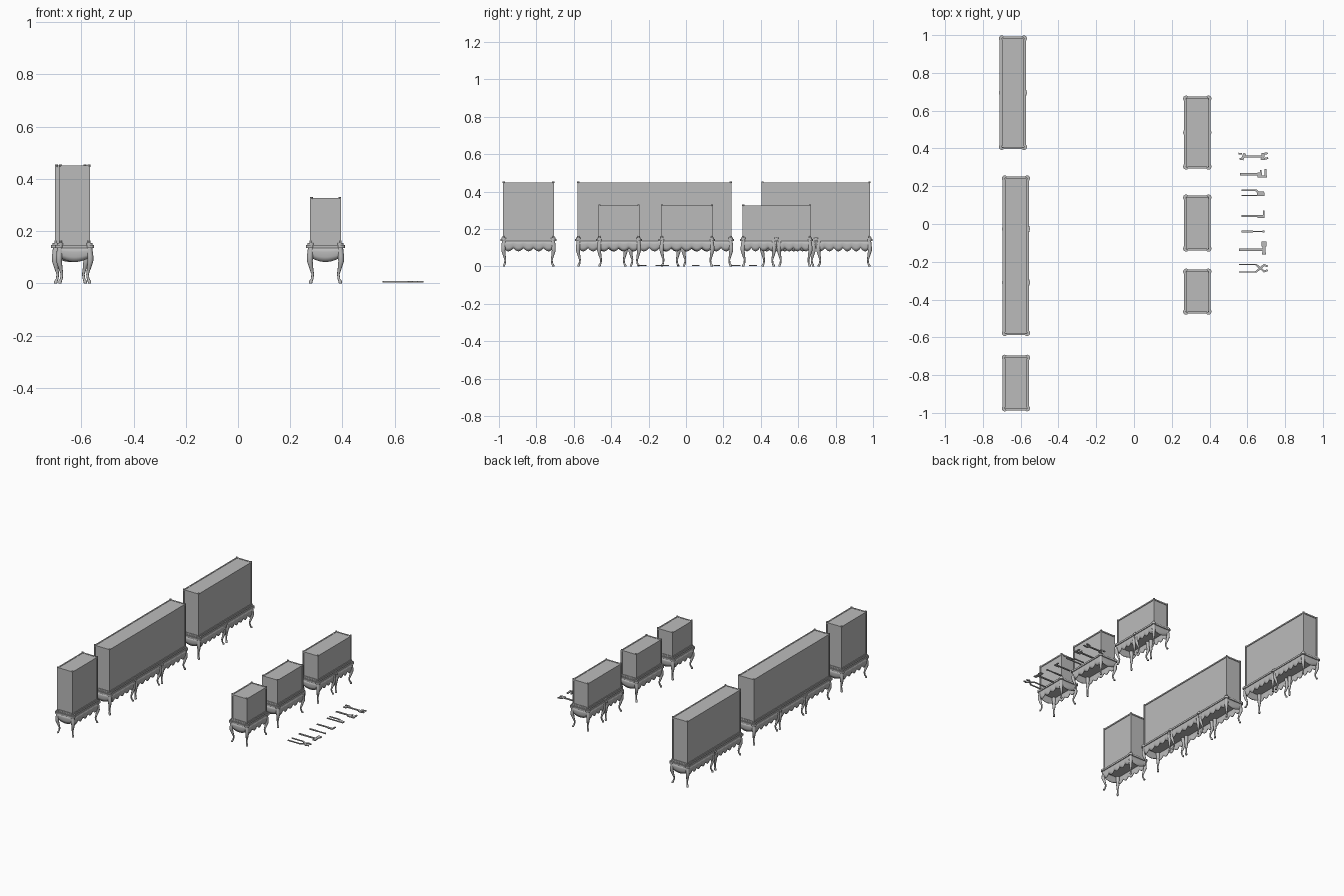
import bpy, bmesh, math
from mathutils import Matrix, Vector

if "Cube" in bpy.data.objects:
    bpy.data.objects.remove(bpy.data.objects["Cube"])

grey = bpy.data.materials.new("plain grey")
grey.use_nodes = True
grey.diffuse_color = (0.5, 0.5, 0.5, 1)
grey.node_tree.nodes["Principled BSDF"].inputs["Base Color"].default_value = grey.diffuse_color
SIGNS = [(-1, -1), (-1, 1), (1, -1), (1, 1)]


def finish(name, bm, loc=(0, 0, 0), smooth=False):
    bmesh.ops.recalc_face_normals(bm, faces=bm.faces)
    me = bpy.data.meshes.new(name)
    bm.to_mesh(me)
    bm.free()
    ob = bpy.data.objects.new(name, me)
    ob.location = loc
    me.materials.append(grey)
    bpy.context.collection.objects.link(ob)
    if smooth:
        bpy.ops.object.select_all(action='DESELECT')
        ob.select_set(True)
        bpy.context.view_layer.objects.active = ob
        bpy.ops.object.shade_smooth_by_angle(angle=math.radians(50))
    return ob


def box(bm, centre, size):
    m = Matrix.Translation(centre) @ Matrix.Diagonal((*size, 1))
    bmesh.ops.create_cube(bm, size=1, matrix=m)


def disc(bm, x, y, z, r, h, n=14):
    bmesh.ops.create_cone(bm, cap_ends=True, segments=n, radius1=r, radius2=r,
                          depth=h, matrix=Matrix.Translation((x, y, z)))


# Cabriole leg profile: height, inset from the corner, radius
LEG = [(0.138, 0.020, 0.012), (0.105, 0.016, 0.012), (0.085, 0.015, 0.011),
       (0.060, 0.020, 0.008), (0.035, 0.026, 0.005), (0.018, 0.024, 0.005),
       (0.008, 0.019, 0.007), (0.0, 0.018, 0.006)]


def leg(bm, cx, cy, sx, sy, n=10):
    rings = []
    for z, inset, r in LEG:
        x, y = cx - sx * inset, cy - sy * inset
        rings.append([bm.verts.new((x + r * math.cos(a), y + r * math.sin(a), z))
                      for a in (math.tau * i / n for i in range(n))])
    for a, b in zip(rings, rings[1:]):
        for i in range(n):
            j = (i + 1) % n
            bm.faces.new((a[i], a[j], b[j], b[i]))
    bm.faces.new(rings[0])
    bm.faces.new(rings[-1])


# Curved apron wall with a scalloped lower edge
def apron(bm, start, end, outward, scallops, depth):
    start, end, outward = Vector(start), Vector(end), Vector(outward)
    steps = 8 * scallops if scallops > 1 else 16
    cols = []
    for i in range(steps + 1):
        t = i / steps
        low = 0.099 - depth * abs(math.sin(math.pi * scallops * t))
        col = []
        for k in range(4):
            f = k / 3
            p = start.lerp(end, t) + outward * 0.006 * math.sin(math.pi * (0.2 + 0.8 * f))
            col.append(bm.verts.new((p.x, p.y, 0.138 + (low - 0.138) * f)))
        cols.append(col)
    for a, b in zip(cols, cols[1:]):
        for k in range(3):
            bm.faces.new((a[k], b[k], b[k + 1], a[k + 1]))


def display_case(name, x, y, length, modules, top):
    hx, hy = 0.075, length / 2
    loc = (x, y, 0)
    joints = [-hy + length * i / modules for i in range(modules + 1)]

    # Legs at every module corner
    bm = bmesh.new()
    for i in range(modules):
        for sx in (-1, 1):
            leg(bm, sx * hx, joints[i] - (0.003 if i else 0), sx, -1)
            leg(bm, sx * hx, joints[i + 1] + (0.003 if i < modules - 1 else 0), sx, 1)
    finish(name + "_legs", bm, loc, True)

    # Aprons
    bm = bmesh.new()
    ax, ay = hx - 0.016, hy - 0.016
    scallops = max(3, round(length / modules / 0.055))
    for s in (-1, 1):
        for a, b in zip(joints, joints[1:]):
            a, b = max(a, -ay), min(b, ay)
            apron(bm, (s * ax, a, 0), (s * ax, b, 0), (s, 0, 0), scallops, 0.018)
        apron(bm, (-ax, s * ay, 0), (ax, s * ay, 0), (0, s, 0), 1, 0.017)
    ob = finish(name + "_apron", bm, loc, True)
    mod = ob.modifiers.new("thickness", 'SOLIDIFY')
    mod.thickness = 0.004
    mod.offset = 0

    # Moulded top with a rounded lobe over every leg
    bm = bmesh.new()
    for z, h, inset, r in ((0.141, 0.012, 0, 0.016), (0.150, 0.008, 0.006, 0.013)):
        box(bm, (0, 0, z), (2 * (hx - inset - 0.005), 2 * (hy - inset - 0.005), h))
        for sx, sy in SIGNS:
            disc(bm, sx * (hx - inset - r), sy * (hy - inset - r), z + 0.0005, r, h)
        for j in joints[1:-1]:
            for sx in (-1, 1):
                disc(bm, sx * (hx - inset - r), j, z + 0.0005, r, h)
    finish(name + "_table_top", bm, loc)

    # Glass panels
    gx, gy, bottom = 0.059, hy - 0.013, 0.154
    bm = bmesh.new()
    box(bm, (0, 0, (top + bottom) / 2), (2 * gx - 0.008, 2 * gy - 0.008, top - bottom - 0.004))
    finish(name + "_glass", bm, loc)

    # Frame bars, corner posts and finials
    bm = bmesh.new()
    w = 0.009
    for z in (bottom + w / 2, top - w / 2):
        for s in (-1, 1):
            box(bm, (s * (gx - w / 2), 0, z), (w, 2 * gy, w))
            box(bm, (0, s * (gy - w / 2), z), (2 * gx, w, w))
    for sx, sy in SIGNS:
        px, py = sx * (gx - w / 2), sy * (gy - w / 2)
        box(bm, (px, py, (top + bottom) / 2), (w, w, top - bottom))
        disc(bm, px, py, top, 0.006, 0.008, 10)
        disc(bm, px, py, bottom + 0.004, 0.007, 0.012, 10)
    finish(name + "_frame", bm, loc)


display_case("tall_single_case", -0.625, -0.842, 0.300, 1, 0.45)
display_case("tall_triple_case", -0.625, -0.168, 0.850, 3, 0.45)
display_case("tall_double_case", -0.641, 0.695, 0.606, 2, 0.45)
display_case("low_short_case", 0.335, -0.358, 0.244, 1, 0.327)
display_case("low_single_case", 0.335, 0.005, 0.302, 1, 0.327)
display_case("low_double_case", 0.335, 0.484, 0.392, 2, 0.327)


# Flat hand tools made of straight bars: x1, y1, x2, y2, width
def tool(name, y, bars):
    bm = bmesh.new()
    for x1, y1, x2, y2, w in bars:
        a, b = Vector((x1, y1, 0)), Vector((x2, y2, 0))
        d = b - a
        m = (Matrix.Translation((a + b) / 2) @ Matrix.Rotation(math.atan2(d.y, d.x), 4, 'Z')
             @ Matrix.Diagonal((d.length, w, 0.006, 1)))
        bmesh.ops.create_cube(bm, size=1, matrix=m)
    finish(name, bm, (0.56, y, 0.006))


tool("open_end_wrench", 0.357, [
    (0.02, 0, 0.13, 0, 0.011), (0.012, -0.017, 0.026, 0.017, 0.014),
    (0.012, 0.014, -0.006, 0.016, 0.009), (0.014, -0.014, -0.002, -0.012, 0.009),
    (0.118, -0.018, 0.124, 0.018, 0.016), (0.124, 0.014, 0.148, 0.018, 0.010),
    (0.122, -0.014, 0.150, -0.008, 0.010)])
tool("adjustable_wrench", 0.263, [
    (0.0, 0, 0.11, 0, 0.012), (0.095, -0.004, 0.118, -0.004, 0.028),
    (0.116, -0.012, 0.145, -0.012, 0.012), (0.136, -0.012, 0.136, 0.028, 0.012),
    (0.112, 0.008, 0.112, 0.022, 0.008)])
tool("slip_pliers", 0.165, [
    (0.008, 0.014, 0.09, 0.014, 0.007), (0.008, -0.014, 0.10, -0.014, 0.007),
    (0.085, 0.014, 0.108, -0.008, 0.010), (0.09, -0.008, 0.13, -0.008, 0.018),
    (0.10, 0.002, 0.128, 0.002, 0.008)])
tool("pipe_wrench", 0.043, [
    (0.008, 0, 0.13, 0, 0.010), (0.095, -0.004, 0.132, -0.004, 0.014),
    (0.127, -0.008, 0.127, 0.028, 0.009)])
tool("screwdriver", -0.040, [
    (0.01, 0, 0.07, 0, 0.011), (0.065, 0, 0.13, 0, 0.006), (0.12, 0, 0.132, 0, 0.010)])
tool("hammer", -0.136, [
    (-0.003, 0, 0.12, 0, 0.012), (0.128, -0.025, 0.128, 0.042, 0.016),
    (0.128, 0.018, 0.128, 0.044, 0.026), (0.128, -0.026, 0.128, -0.014, 0.022)])
tool("long_pliers", -0.234, [
    (-0.003, 0.020, 0.09, 0.020, 0.007), (-0.003, -0.020, 0.09, -0.020, 0.007),
    (0.085, 0.020, 0.13, -0.018, 0.010), (0.085, -0.020, 0.13, 0.018, 0.010),
    (0.125, 0.018, 0.148, 0.010, 0.010), (0.125, -0.018, 0.148, -0.010, 0.010)])
